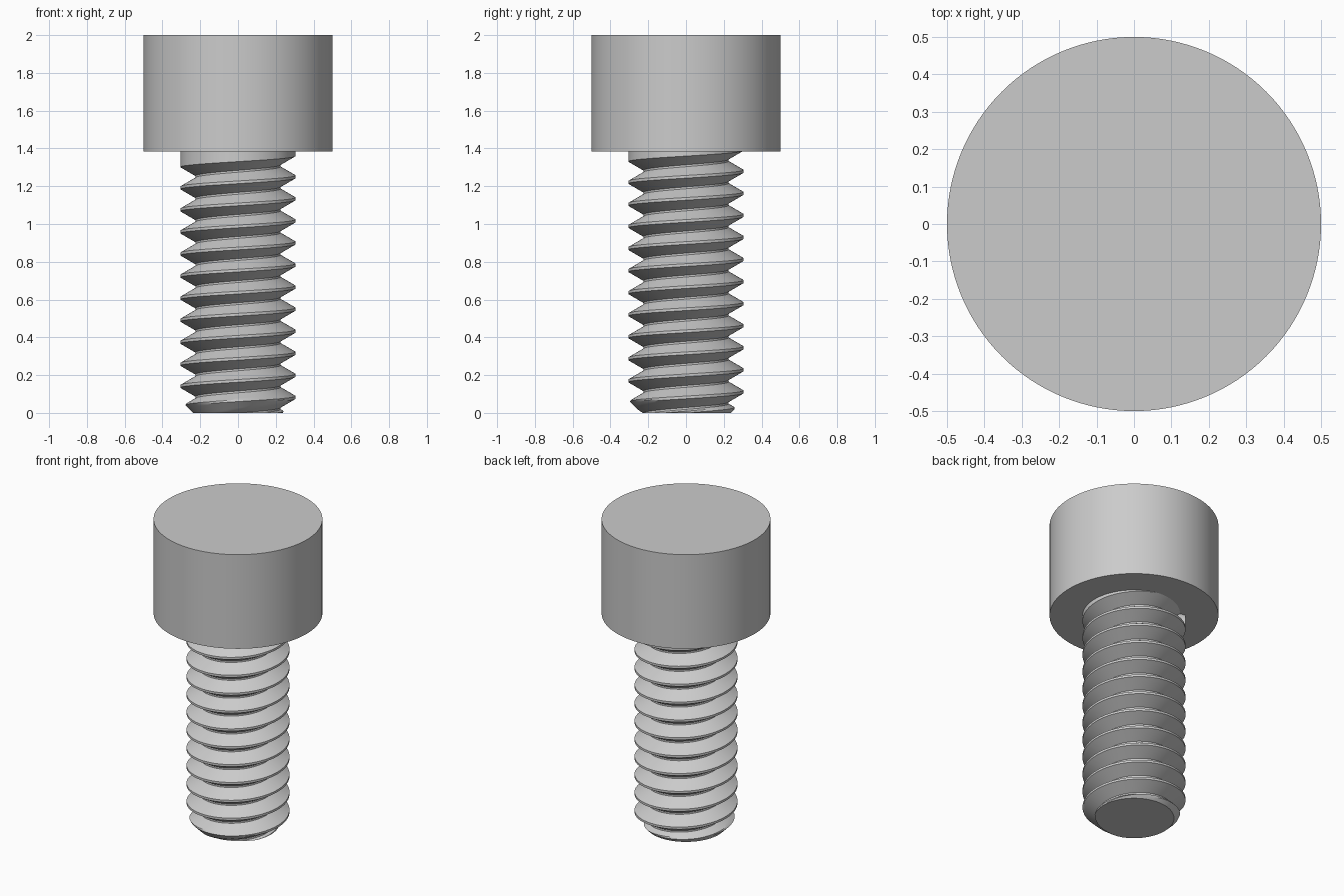
import bpy, bmesh, math

if "Cube" in bpy.data.objects:
    bpy.data.objects.remove(bpy.data.objects["Cube"])

HEAD_R, HEAD_Z, TOP = 0.5, 1.385, 2.0
R, PITCH, DEPTH = 0.305, 0.1168, 0.08
ROOT_FLAT, FLANK = 0.005, 0.0462      # half root flat, flank height
ROOT_Z = 1.25                         # groove height on the left side
TIP_R, SEGS = 0.237, 96


def finish(bm, name):
    bmesh.ops.recalc_face_normals(bm, faces=bm.faces)
    mesh = bpy.data.meshes.new(name)
    bm.to_mesh(mesh)
    bm.free()
    obj = bpy.data.objects.new(name, mesh)
    bpy.context.collection.objects.link(obj)
    bpy.ops.object.select_all(action='DESELECT')
    obj.select_set(True)
    bpy.context.view_layer.objects.active = obj
    bpy.ops.object.shade_smooth_by_angle(angle=math.radians(25))
    return obj


# Head: plain cylinder
bm = bmesh.new()
bmesh.ops.create_cone(bm, cap_ends=True, segments=128, radius1=HEAD_R,
                      radius2=HEAD_R, depth=TOP - HEAD_Z)
bmesh.ops.translate(bm, verts=bm.verts, vec=(0, 0, (TOP + HEAD_Z) / 2))
finish(bm, "head")

# Thread profile over one pitch: (height from groove root, cut depth)
flank = [(ROOT_FLAT + FLANK * i / 5, DEPTH * (1 - i / 5)) for i in range(6)]
profile = [(-PITCH / 2, 0)] + [(-z, d) for z, d in reversed(flank)]
profile += flank + [(PITCH / 2, 0)]

# Threaded shaft: sweep the profile along a right-handed helix
bm = bmesh.new()
groove_end = math.radians(135 + 360)
previous = None
for i in range(-12 * SEGS, 3 * SEGS + 1):
    a = 2 * math.pi * i / SEGS
    base = ROOT_Z + PITCH * (a - math.pi) / (2 * math.pi)
    column = []
    for dz, cut in profile:
        z = base + dz
        r = R if a > groove_end else R - cut
        r = min(r, max(0.1, TIP_R + z))          # chamfered tip
        column.append(bm.verts.new((r * math.cos(a), r * math.sin(a), z)))
    if previous:
        for k in range(len(column) - 1):
            bm.faces.new((previous[k], column[k], column[k + 1], previous[k + 1]))
    previous = column
bmesh.ops.remove_doubles(bm, verts=bm.verts, dist=1e-5)

# Trim both ends flat and cap them
for z, n in ((0, -1), (HEAD_Z + 0.005, 1)):
    bmesh.ops.bisect_plane(bm, geom=bm.verts[:] + bm.edges[:] + bm.faces[:],
                           dist=1e-6, plane_co=(0, 0, z), plane_no=(0, 0, n),
                           clear_outer=True)
bmesh.ops.holes_fill(bm, edges=[e for e in bm.edges if e.is_boundary], sides=0)
finish(bm, "threaded_shaft")
